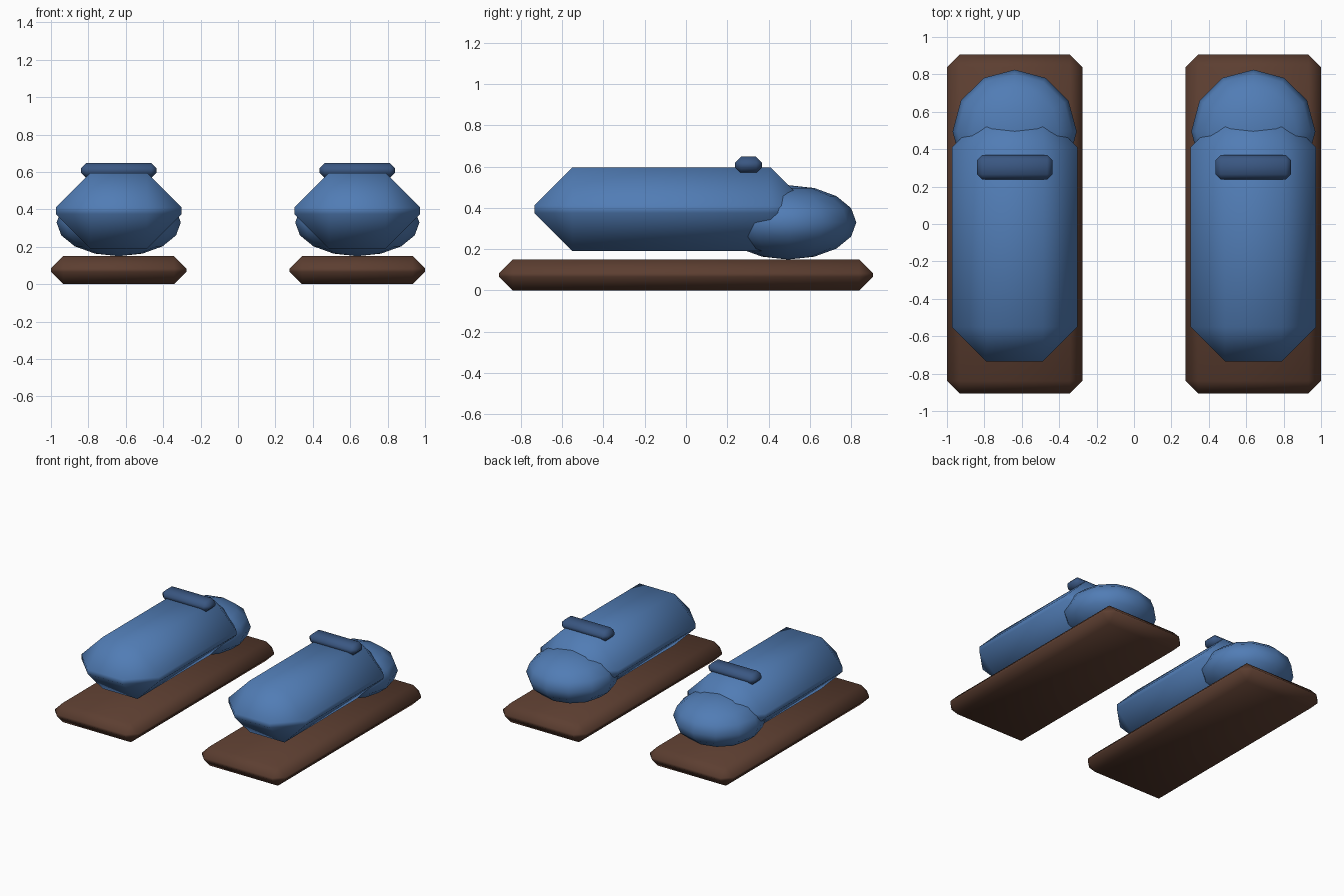
import bpy
import bmesh
from mathutils import Matrix, Vector

cube = bpy.data.objects.get("Cube")
if cube:
    bpy.data.objects.remove(cube, do_unlink=True)


def make_material(name, rgb):
    mat = bpy.data.materials.new(name)
    mat.use_nodes = True
    mat.diffuse_color = (*rgb, 1)
    mat.node_tree.nodes["Principled BSDF"].inputs["Base Color"].default_value = (*rgb, 1)
    return mat


blue = make_material("shoe blue", (0.082, 0.203, 0.462))
navy = make_material("strap dark blue", (0.042, 0.095, 0.223))
brown = make_material("sole brown", (0.107, 0.048, 0.030))


def finish(bm, name, mat, location):
    for face in bm.faces:
        face.smooth = True
    mesh = bpy.data.meshes.new(name)
    bm.to_mesh(mesh)
    bm.free()
    mesh.materials.append(mat)
    obj = bpy.data.objects.new(name, mesh)
    obj.location = location
    bpy.context.collection.objects.link(obj)
    return obj


def chamfered_box(name, mat, location, size, chamfer):
    bm = bmesh.new()
    bmesh.ops.create_cube(bm, size=1, matrix=Matrix.Diagonal((*size, 1)))
    obj = finish(bm, name, mat, location)
    bevel = obj.modifiers.new("chamfer", 'BEVEL')
    bevel.width = chamfer
    bevel.segments = 1


def ellipsoid(name, mat, location, radii):
    bm = bmesh.new()
    bmesh.ops.create_uvsphere(bm, u_segments=12, v_segments=8, radius=1,
                              matrix=Matrix.Diagonal((*radii, 1)))
    finish(bm, name, mat, location)


# A pair of identical shoes
for side, x in (("left", 0.638), ("right", -0.638)):
    chamfered_box(side + "_sole", brown, Vector((x, 0, 0.075)), (0.724, 1.81, 0.15), 0.066)
    chamfered_box(side + "_upper", blue, Vector((x, -0.07, 0.393)), (0.672, 1.33, 0.405), 0.185)
    ellipsoid(side + "_toe_cap", blue, Vector((x, 0.495, 0.33)), (0.332, 0.33, 0.18))
    chamfered_box(side + "_strap", navy, Vector((x, 0.303, 0.608)), (0.405, 0.132, 0.08), 0.029)
